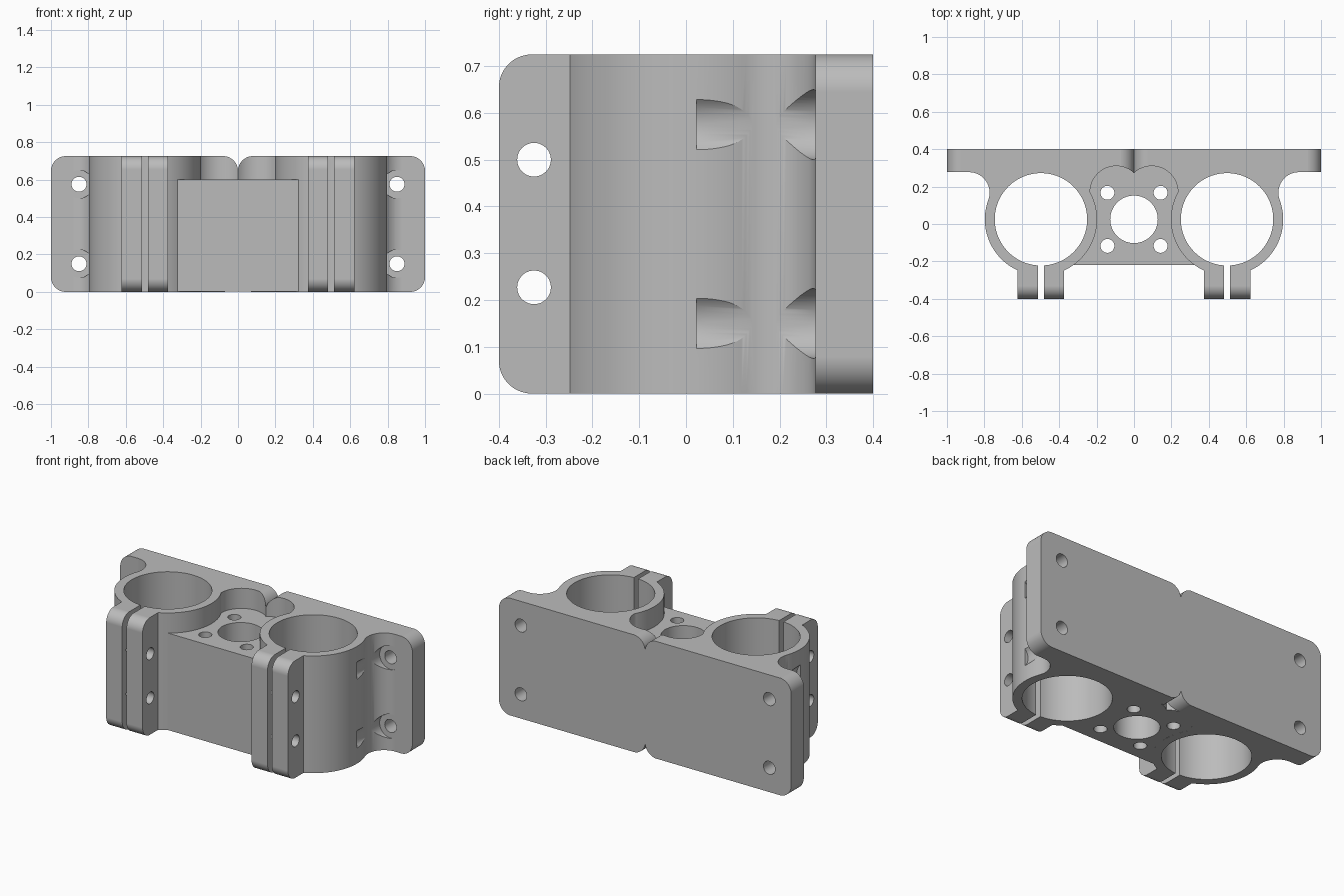
import bpy, bmesh
from math import cos, sin, radians

if "Cube" in bpy.data.objects:
    bpy.data.objects.remove(bpy.data.objects["Cube"], do_unlink=True)

HEIGHT = 0.725
BORE_X, BORE_Y = 0.4975, 0.025      # clamp bore centre
RING_R, BORE_R = 0.30, 0.247
PLATE_FRONT, PLATE_BACK = 0.277, 0.40
EPS = 0.0005

metal = bpy.data.materials.new("plain grey")
metal.use_nodes = True
grey = (0.5, 0.5, 0.5, 1)
metal.diffuse_color = grey
metal.node_tree.nodes["Principled BSDF"].inputs["Base Color"].default_value = grey


def arc(cx, cy, r, start, end, n=24):
    angles = [radians(start + (end - start) * i / n) for i in range(n + 1)]
    return [(cx + r * cos(a), cy + r * sin(a)) for a in angles]


def mirrored(half):
    """Close a half outline with its reflection across the first axis."""
    return half + [(-a, b) for a, b in reversed(half) if a > 1e-6]


def prism(name, outline, axis, low, high):
    """Extrude a 2D outline along the given axis."""
    place = {"x": lambda a, b, h: (h, a, b),
             "y": lambda a, b, h: (a, h, b),
             "z": lambda a, b, h: (a, b, h)}[axis]
    bm = bmesh.new()
    rings = [[bm.verts.new(place(a, b, h)) for a, b in outline] for h in (low, high)]
    for ring in rings:
        bm.faces.new(ring)
    n = len(outline)
    for i in range(n):
        j = (i + 1) % n
        bm.faces.new((rings[0][i], rings[0][j], rings[1][j], rings[1][i]))
    bmesh.ops.recalc_face_normals(bm, faces=bm.faces)
    mesh = bpy.data.meshes.new(name)
    bm.to_mesh(mesh)
    bm.free()
    mesh.materials.append(metal)
    obj = bpy.data.objects.new(name, mesh)
    bpy.context.collection.objects.link(obj)
    return obj


def rod(name, cx, cy, r, axis, low, high, n=48):
    return prism(name, arc(cx, cy, r, 0, 360, n)[:-1], axis, low, high)


def combine(target, tool, operation):
    """Apply a boolean and discard the tool."""
    mod = target.modifiers.new("combine", "BOOLEAN")
    mod.operation, mod.solver, mod.object = operation, "EXACT", tool
    bpy.ops.object.select_all(action="DESELECT")
    bpy.context.view_layer.objects.active = target
    target.select_set(True)
    bpy.ops.object.modifier_apply(modifier=mod.name)
    bpy.data.objects.remove(tool, do_unlink=True)


# Plan outline: back plate, fillets, clamp rings, lugs and rounded pocket
half = [(1.05, PLATE_BACK), (1.05, PLATE_FRONT)]
half += arc(0.882, 0.167, 0.11, 90, 200.3)
half += arc(BORE_X, BORE_Y, RING_R, 20.3, -65.5, 40)[1:]
half += [(0.622, -0.45), (0.373, -0.45)]
half += arc(BORE_X, BORE_Y, RING_R, -114.5, -208.9, 40)
pocket = arc(0.095, 0.17, 0.14, 0, 132.73)
pocket[-1] = (0, pocket[-1][1])
half += pocket[1:]
body = prism("clamp_bracket", mirrored(half), "z", -0.05, HEIGHT + 0.05)

# Side silhouette rounds the lug corners
r = 0.07
side = arc(r - 0.4, HEIGHT - r, r, 90, 180) + arc(r - 0.4, r, r, 180, 270)
side += [(0.5, 0), (0.5, HEIGHT)]
combine(body, prism("side_trim", side, "x", -1.2, 1.2), "INTERSECT")

# Front silhouette rounds the plate corners and the middle notches
r, top, bottom = 0.08, HEIGHT + EPS, -EPS
front = arc(r, top - r, r, 180, 90) + arc(1 - r, top - r, r, 90, 0)
front += arc(1 - r, bottom + r, r, 0, -90) + arc(r, bottom + r, r, -90, -180)
front[0], front[-1] = (0, front[0][1]), (0, front[-1][1])
combine(body, prism("front_trim", mirrored(front), "y", -0.6, 0.6), "INTERSECT")

# Lower centre block filling the space between the rings
fill = arc(0.095, 0.17, 0.142, 0, 132)
fill[-1] = (0, fill[-1][1])
block = [(0.327, -0.22)] + fill
combine(body, prism("centre_block", mirrored(block), "z", EPS, 0.60), "UNION")

cutters = [rod("centre_bore", 0, BORE_Y, 0.127, "z", -0.1, 0.9, 72)]
for s in (-1, 1):
    # Clamp bore and slot
    x = s * BORE_X
    cutters.append(rod("clamp_bore", x, BORE_Y, BORE_R, "z", -0.1, 0.9, 96))
    slot = [(x - 0.015, -0.5), (x + 0.015, -0.5), (x + 0.015, -0.1), (x - 0.015, -0.1)]
    cutters.append(prism("clamp_slot", slot, "z", -0.1, 0.9))
    # Small holes around the centre bore
    for t in (-1, 1):
        cutters.append(rod("small_hole", s * 0.142, BORE_Y + t * 0.142, 0.037, "z", -0.1, 0.9))
    # Plate mounting holes with head clearance
    for z in (0.15, 0.575):
        cutters.append(rod("plate_hole", s * 0.85, z, 0.04, "y", 0.2, 0.5))
        cutters.append(rod("head_clearance", s * 0.85, z, 0.075, "y", 0.022, PLATE_FRONT + EPS))
# Lug bolt holes
for z in (0.227, 0.50):
    cutters.append(rod("lug_hole", -0.325, z, 0.036, "x", -0.9, 0.9))
for cutter in cutters:
    combine(body, cutter, "DIFFERENCE")

bpy.ops.object.select_all(action="DESELECT")
body.select_set(True)
bpy.context.view_layer.objects.active = body
bpy.ops.object.shade_smooth_by_angle(angle=radians(30))
weighted = body.modifiers.new("clean_shading", "WEIGHTED_NORMAL")
weighted.keep_sharp = True
